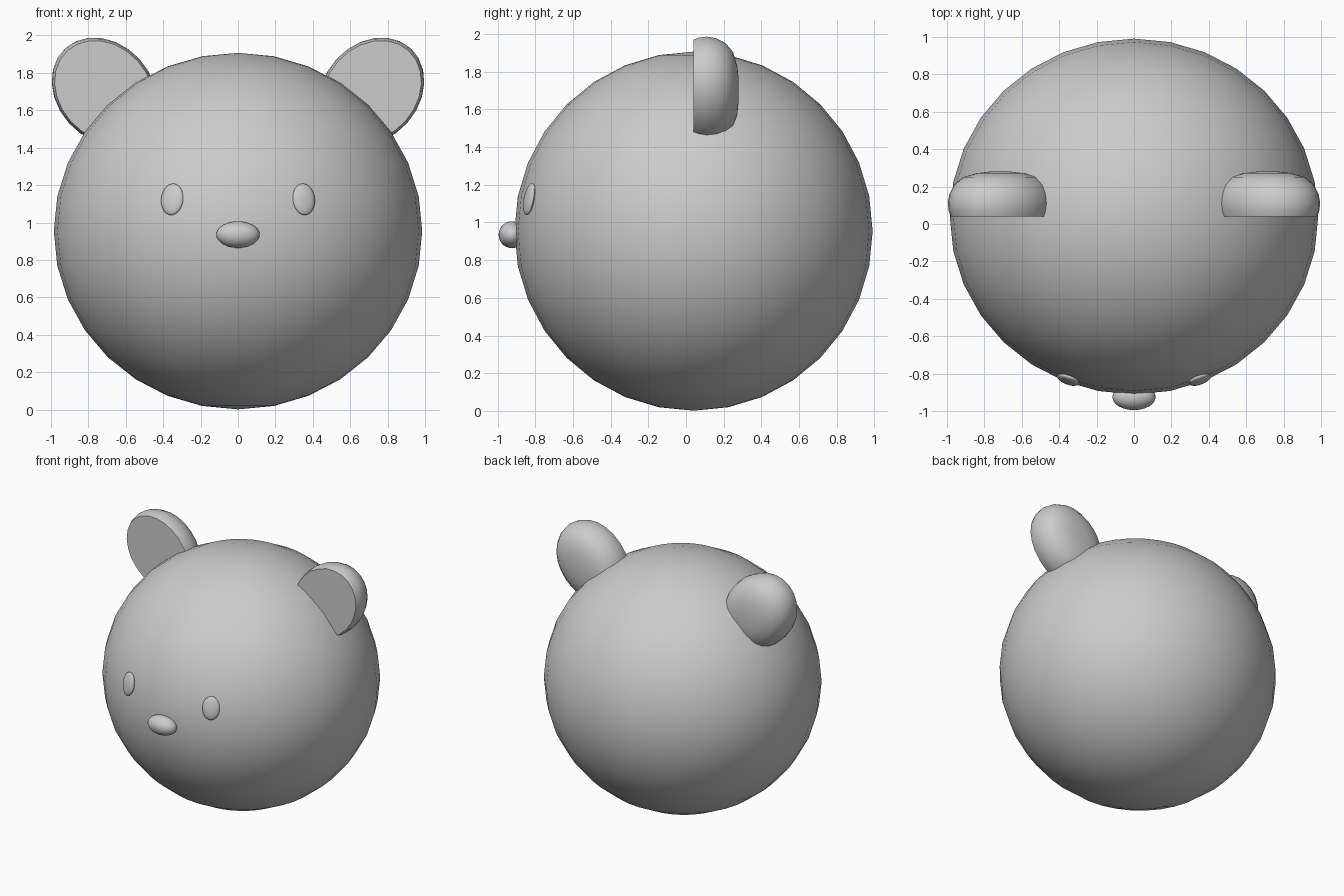
import bpy, bmesh, math
from mathutils import Matrix, Vector

if "Cube" in bpy.data.objects:
    bpy.data.objects.remove(bpy.data.objects["Cube"])

grey = bpy.data.materials.new("soft_grey")
grey.diffuse_color = (0.6, 0.6, 0.6, 1)
grey.use_nodes = True
grey.node_tree.nodes["Principled BSDF"].inputs["Base Color"].default_value = grey.diffuse_color


def finish(bm, name):
    bmesh.ops.recalc_face_normals(bm, faces=bm.faces)
    me = bpy.data.meshes.new(name)
    bm.to_mesh(me)
    bm.free()
    me.materials.append(grey)
    ob = bpy.data.objects.new(name, me)
    bpy.context.collection.objects.link(ob)
    bpy.ops.object.select_all(action='DESELECT')
    ob.select_set(True)
    bpy.context.view_layer.objects.active = ob
    bpy.ops.object.shade_smooth_by_angle(angle=math.radians(40))
    return ob


def ellipsoid(name, loc, radii, seg, rings, rot=None):
    bm = bmesh.new()
    bmesh.ops.create_uvsphere(bm, u_segments=seg, v_segments=rings, radius=1)
    m = Matrix.Translation(loc) @ (rot or Matrix()) @ Matrix.Diagonal((*radii, 1))
    bmesh.ops.transform(bm, matrix=m, verts=bm.verts)
    return finish(bm, name)


# Head and nose
ellipsoid("head", (0, 0.04, 0.954), (0.985, 0.951, 0.953), 32, 16)
ellipsoid("nose", (0, -0.925, 0.935), (0.116, 0.07, 0.071), 24, 14)


# Ear: rounded cup with a flat front, tilted outwards
def ear(name, side):
    profile = [(0.04, 0.945), (0.07, 0.982), (0.11, 1.0), (0.16, 0.97),
               (0.21, 0.88), (0.25, 0.71), (0.272, 0.45), (0.28, 0.2)]
    n = 24
    tilt = math.radians(48)
    c, s = math.cos(tilt), math.sin(tilt)
    bm = bmesh.new()
    loops = []
    for y, r in profile:
        loop = []
        for i in range(n):
            t = 2 * math.pi * i / n
            u, v = 0.31 * r * math.cos(t), 0.255 * r * math.sin(t)
            x, z = 0.715 + u * c - v * s, 1.702 + u * s + v * c
            loop.append(bm.verts.new((side * x, y, z)))
        loops.append(loop)
    for a, b in zip(loops, loops[1:]):
        for i in range(n):
            j = (i + 1) % n
            bm.faces.new((a[i], a[j], b[j], b[i]))
    bm.faces.new(loops[0])
    bm.faces.new(loops[-1])
    finish(bm, name)


# Mirrored ears and eyes; each eye lies on the head surface
for side, label in ((-1, "left"), (1, "right")):
    ear(label + "_ear", side)
    rot = Matrix.Rotation(side * math.radians(20), 4, 'Z') @ Matrix.Rotation(math.radians(-11), 4, 'X')
    ellipsoid(label + "_eye", (side * 0.352, -0.832, 1.124), (0.063, 0.022, 0.086), 20, 12, rot)
